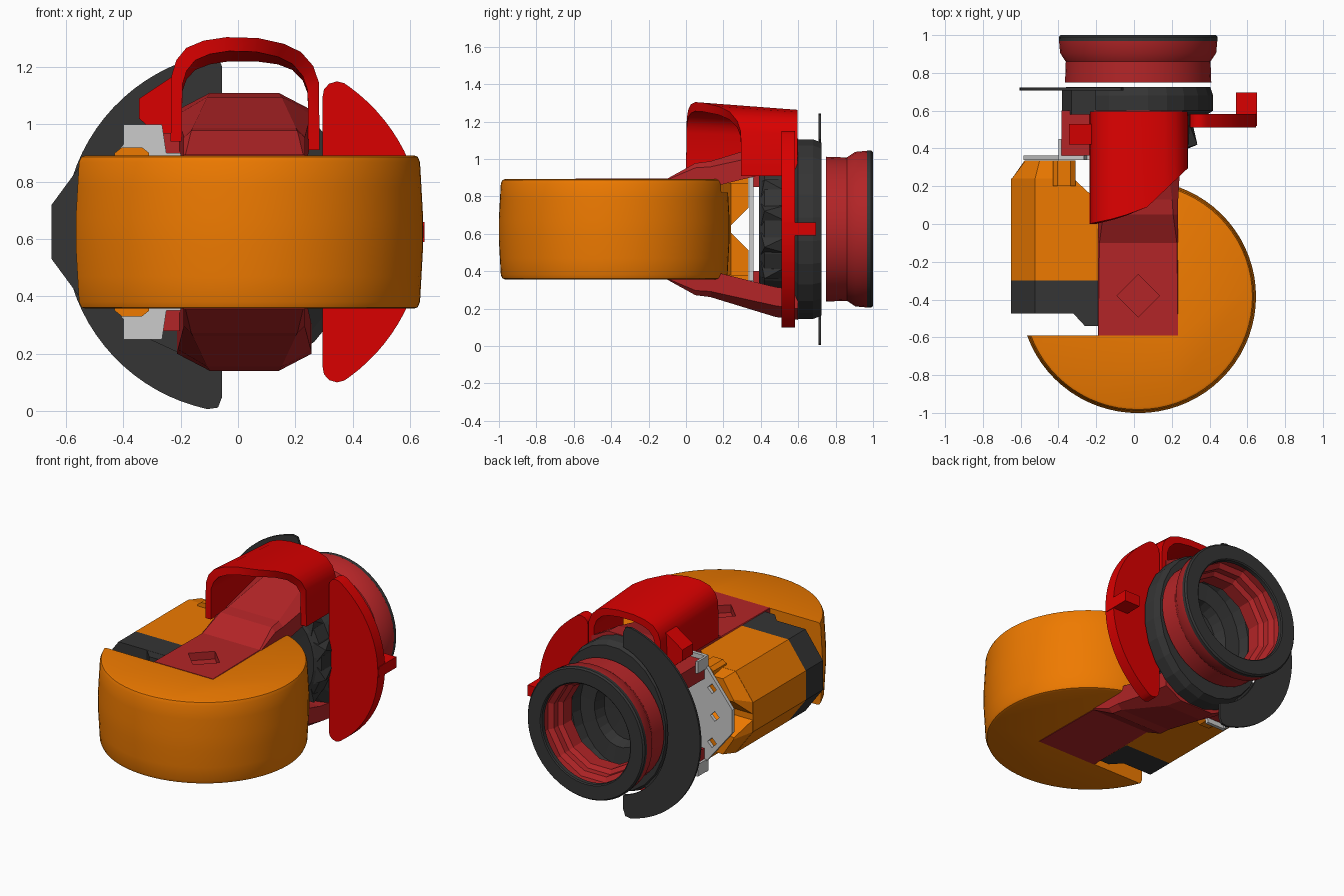
import bpy, bmesh, math

if "Cube" in bpy.data.objects:
    bpy.data.objects.remove(bpy.data.objects["Cube"])

CX, CZ = 0.022, 0.625          # main axis of the round parts; CZ is also the mirror plane


def colour(name, r, g, b):
    m = bpy.data.materials.new(name)
    m.diffuse_color = (r, g, b, 1)
    m.use_nodes = True
    m.node_tree.nodes["Principled BSDF"].inputs["Base Color"].default_value = m.diffuse_color
    return m


ORANGE = colour("orange", 0.86, 0.195, 0.0)
RED = colour("bright_red", 0.70, 0.0, 0.0)
MAROON = colour("dark_red", 0.45, 0.018, 0.02)
DARK = colour("charcoal", 0.035, 0.035, 0.035)


def finish(name, bm, mat=None, mirror=False, smooth=False):
    if mirror:                  # copy across the horizontal mid-plane
        d = bmesh.ops.duplicate(bm, geom=bm.verts[:] + bm.edges[:] + bm.faces[:])
        for v in d["geom"]:
            if isinstance(v, bmesh.types.BMVert):
                v.co.z = 2 * CZ - v.co.z
    bmesh.ops.recalc_face_normals(bm, faces=bm.faces[:])
    me = bpy.data.meshes.new(name)
    bm.to_mesh(me)
    bm.free()
    ob = bpy.data.objects.new(name, me)
    bpy.context.collection.objects.link(ob)
    if mat:
        me.materials.append(mat)
    if smooth:
        shade(ob)
    return ob


def activate(ob):
    bpy.ops.object.select_all(action='DESELECT')
    ob.select_set(True)
    bpy.context.view_layer.objects.active = ob


def shade(ob):
    activate(ob)
    bpy.ops.object.shade_smooth_by_angle(angle=math.radians(32))


def loft(name, rings, mat=None, closed=False, **kw):
    """Skin a list of equal-length point rings; cap the ends unless closed."""
    bm = bmesh.new()
    vs = [[bm.verts.new(p) for p in ring] for ring in rings]
    n = len(rings[0])
    pairs = list(zip(vs, vs[1:])) + ([(vs[-1], vs[0])] if closed else [])
    for a, b in pairs:
        for i in range(n):
            j = (i + 1) % n
            bm.faces.new((a[i], a[j], b[j], b[i]))
    if not closed:
        bm.faces.new(vs[0])
        bm.faces.new(vs[-1])
    return finish(name, bm, mat, **kw)


def prism(name, axis, pts, a, b, mat=None, **kw):
    put = {'y': lambda p, t: (p[0], t, p[1]), 'z': lambda p, t: (*p, t)}[axis]
    return loft(name, [[put(p, t) for p in pts] for t in (a, b)], mat, **kw)


def box(name, x0, x1, y0, y1, z0, z1, mat=None, **kw):
    return prism(name, 'z', [(x0, y0), (x1, y0), (x1, y1), (x0, y1)], z0, z1, mat, **kw)


def lathe(name, prof, segs, mat, sz=1.0, closed=True, **kw):
    """Revolve (radius, y) points around the y axis at (CX, CZ)."""
    angles = [(i + 0.5) * 2 * math.pi / segs for i in range(segs)]
    rings = [[(CX + r * math.cos(t), y, CZ + sz * r * math.sin(t)) for t in angles] for r, y in prof]
    return loft(name, rings, mat, closed=closed, **kw)


def cut(ob, cutter):
    cutter.hide_render = True
    md = ob.modifiers.new("cut", 'BOOLEAN')
    md.operation, md.object, md.solver = 'DIFFERENCE', cutter, 'EXACT'
    activate(ob)
    bpy.ops.object.modifier_apply(modifier=md.name)
    bpy.data.objects.remove(cutter)


def arc(r, a0, a1, n, cx=CX, rz=None):
    angles = [math.radians(a0 + (a1 - a0) * i / n) for i in range(n + 1)]
    return [(cx + r * math.cos(t), CZ + (rz or r) * math.sin(t)) for t in angles]


def diamond(u, v, r):
    return [(u + r, v), (u, v + r), (u - r, v), (u, v - r)]


# Big rounded drum, with the left rear quarter cut away and slots for the arms
half = [(0.585, 0.892), (0.598, 0.887), (0.606, 0.868), (0.611, 0.78), (0.617, 0.67)]
prof = half + [(r, 2 * CZ - 0.001 - z) for r, z in reversed(half)]
turn = [i * math.pi / 36 for i in range(72)]
drum = loft("drum", [[(0.022 + (r + 0.007) * math.cos(t), -0.384 + r * math.sin(t), z) for t in turn]
                     for r, z in prof], ORANGE)
cut(drum, box("cutter", -0.9, -0.19, -0.59, 0.5, 0.1, 1.1))
cut(drum, box("cutter", -0.3, 0.23, -0.588, 0.5, 0.82, 1.1, mirror=True))
shade(drum)

# Upper and lower fork arms: (y, top z, thickness, half width, half top width, chamfer)
stations = [(-0.59, 0.895, 0.11, 0.212, 0.211, 0.004), (-0.10, 0.895, 0.11, 0.212, 0.205, 0.006),
            (0.05, 0.978, 0.13, 0.212, 0.185, 0.025), (0.13, 0.988, 0.14, 0.212, 0.180, 0.03),
            (0.48, 1.095, 0.16, 0.232, 0.130, 0.06), (0.60, 1.110, 0.16, 0.235, 0.120, 0.06)]
arms = loft("fork_arms", [[(CX - w, y, z - t), (CX - w, y, z - c), (CX - wt, y, z),
                           (CX + wt, y, z), (CX + w, y, z - c), (CX + w, y, z - t)]
                          for y, z, t, w, wt, c in stations], MAROON, mirror=True)
cut(arms, prism("cutter", 'z', diamond(CX, -0.38, 0.113), 0.845, 1.1))

# Side housing with faceted outer wall, tapered rear prongs and a charcoal end band
octo = [(-0.19, 0.360), (-0.525, 0.360), (-0.65, 0.53), (-0.65, 0.72), (-0.525, 0.890), (-0.19, 0.890)]
prism("side_housing", 'y', octo, -0.30, 0.12, ORANGE)
loft("housing_rear", [[(x, 0.12, z) for x, z in octo],
                      [(min(x, -0.32), 0.24, z) for x, z in octo]], ORANGE)
loft("housing_rear_prongs",
     [[(-0.32, 0.235, 0.64), (-0.65, 0.235, 0.64), (-0.65, 0.235, 0.72), (-0.525, 0.235, 0.89),
       (-0.32, 0.235, 0.89)],
      [(-0.32, 0.335, 0.74), (-0.58, 0.335, 0.74), (-0.575, 0.335, 0.755), (-0.50, 0.335, 0.87),
       (-0.32, 0.335, 0.87)]], ORANGE, mirror=True)
latch = [(-0.43, 0.87), (-0.43, 0.90), (-0.405, 0.92), (-0.335, 0.92), (-0.31, 0.90), (-0.31, 0.87)]
prism("housing_latches", 'y', latch, 0.20, 0.335, ORANGE, mirror=True)
prism("housing_band", 'y', octo, -0.475, -0.30, DARK)
prism("housing_step", 'z', [(-0.32, -0.475), (-0.26, -0.54), (-0.19, -0.54), (-0.19, -0.47)],
      0.361, 0.889, DARK)

# Grey perforated bulkhead, its tabs and brackets
edge = [(0.10, 0.90), (-0.25, 0.90), (-0.265, 1.0), (-0.40, 1.0), (-0.40, 0.93), (-0.585, 0.70)]
plate = prism("bulkhead", 'y', edge + [(x, 2 * CZ - z) for x, z in reversed(edge)], 0.340, 0.362)
for x, z in ((-0.44, 0.45), (-0.44, 0.80), (-0.46, 0.625)):
    cut(plate, prism("cutter", 'y', diamond(x, z, 0.032), 0.2, 0.5))
box("bulkhead_tabs", -0.40, -0.385, 0.35, 0.45, 0.92, 0.998, mirror=True)
box("bulkhead_brackets", -0.385, -0.20, 0.362, 0.60, 0.85, 0.97, MAROON, mirror=True)

# Oval charcoal mount with a recessed rear, side shoulders and radial teeth at the front
lathe("mount_body", [(0.02, 0.40), (0.25, 0.39), (0.285, 0.42), (0.29, 0.52), (0.37, 0.58), (0.40, 0.60),
                     (0.40, 0.68), (0.385, 0.725), (0.29, 0.725), (0.275, 0.66), (0.18, 0.65),
                     (0.16, 0.58), (0.02, 0.57)], 24, DARK, sz=1.21, closed=False)
prism("mount_shoulders", 'y', [(-0.20, 1.05), (-0.33, 0.99), (-0.38, 0.87), (-0.20, 0.85)],
      0.58, 0.708, DARK, mirror=True)
bm = bmesh.new()
for i in range(12):
    t = (i + 0.5) * math.pi / 6

    def at(r, dt, y):
        return bm.verts.new((CX + r * math.cos(t + dt), y, CZ + 1.15 * r * math.sin(t + dt)))

    tip = at(0.325, 0, 0.42)
    base = [at(0.265, -0.2, 0.40), at(0.265, 0.2, 0.40), at(0.28, 0.18, 0.57), at(0.28, -0.18, 0.57)]
    bm.faces.new(base)
    for k in range(4):
        bm.faces.new((base[k], base[(k + 1) % 4], tip))
finish("mount_teeth", bm, DARK)

# Rear collar: smooth outside, faceted stepped inside, charcoal rim
lathe("collar_outer", [(0.345, 0.748), (0.388, 0.748), (0.384, 0.86), (0.414, 0.905), (0.420, 0.97),
                       (0.36, 0.97)], 48, MAROON, smooth=True)
lathe("collar_inner", [(0.37, 0.752), (0.28, 0.752), (0.28, 0.84), (0.305, 0.86), (0.305, 0.90),
                       (0.335, 0.92), (0.335, 0.975), (0.37, 0.975)], 12, MAROON)
lathe("collar_rim", [(0.318, 0.968), (0.42, 0.968), (0.421, 0.99), (0.412, 1.0), (0.325, 1.0),
                     (0.318, 0.994)], 48, DARK, smooth=True)

# Thin charcoal crescent guard on the left, broad in the middle
crescent = (arc(0.632, 102, 258, 36, 0.025) + [(-0.07, 0.012), (-0.055, 0.05), (-0.055, 0.14)]
            + arc(0.40, 258, 102, 30, 0.025, 0.49) + [(-0.055, 1.11), (-0.055, 1.20), (-0.07, 1.236)])
prism("crescent_guard", 'y', crescent, 0.708, 0.722, DARK, smooth=True)

# Bright red segment guard on the right, with a small tab
corner = [(0.37, 1.144), (0.345, 1.15), (0.318, 1.142), (0.300, 1.122), (0.295, 1.095)]
segment = arc(0.625, -54, 54, 28) + corner + [(x, 2 * CZ - z) for x, z in reversed(corner)]
prism("segment_guard", 'y', segment, 0.510, 0.583, RED, smooth=True)
box("segment_tab", 0.54, 0.65, 0.52, 0.695, 0.59, 0.66, RED)

# Bright red arched hood: the front edge sweeps back toward the right
arch = [(-0.235, 0.94), (-0.232, 1.17), (-0.215, 1.225), (-0.18, 1.268), (-0.12, 1.294), (-0.04, 1.308),
        (0.07, 1.308), (0.16, 1.294), (0.22, 1.268), (0.262, 1.22), (0.282, 1.16), (0.285, 0.91)]
sweep = [(-0.24, 0.0), (-0.10, 0.03), (0.06, 0.08), (0.29, 0.30)]


def front_y(x):
    for (xa, ya), (xb, yb) in zip(sweep, sweep[1:]):
        if x <= xb:
            return ya + (yb - ya) * (x - xa) / (xb - xa)


def hood_point(x, z, y):        # the roof slopes down toward the back
    return (x, y, z - 0.075 * y * max(0, z - 0.95) / 0.355)


rings = []
for x, z in arch:
    xi, zi = CX + (x - CX) * 0.85, (z if z < 1 else 0.93 + (z - 0.93) * 0.87)
    rings.append([hood_point(x, z, front_y(x)), hood_point(x, z, 0.595),
                  hood_point(xi, zi, 0.595), hood_point(xi, zi, front_y(x))])
loft("hood", rings, RED, smooth=True)
strut = [(-0.225, 1.17), (-0.30, 1.12), (-0.345, 1.09), (-0.345, 1.02), (-0.25, 0.94), (-0.225, 0.94)]
prism("hood_strut", 'y', strut, 0.42, 0.53, RED)
